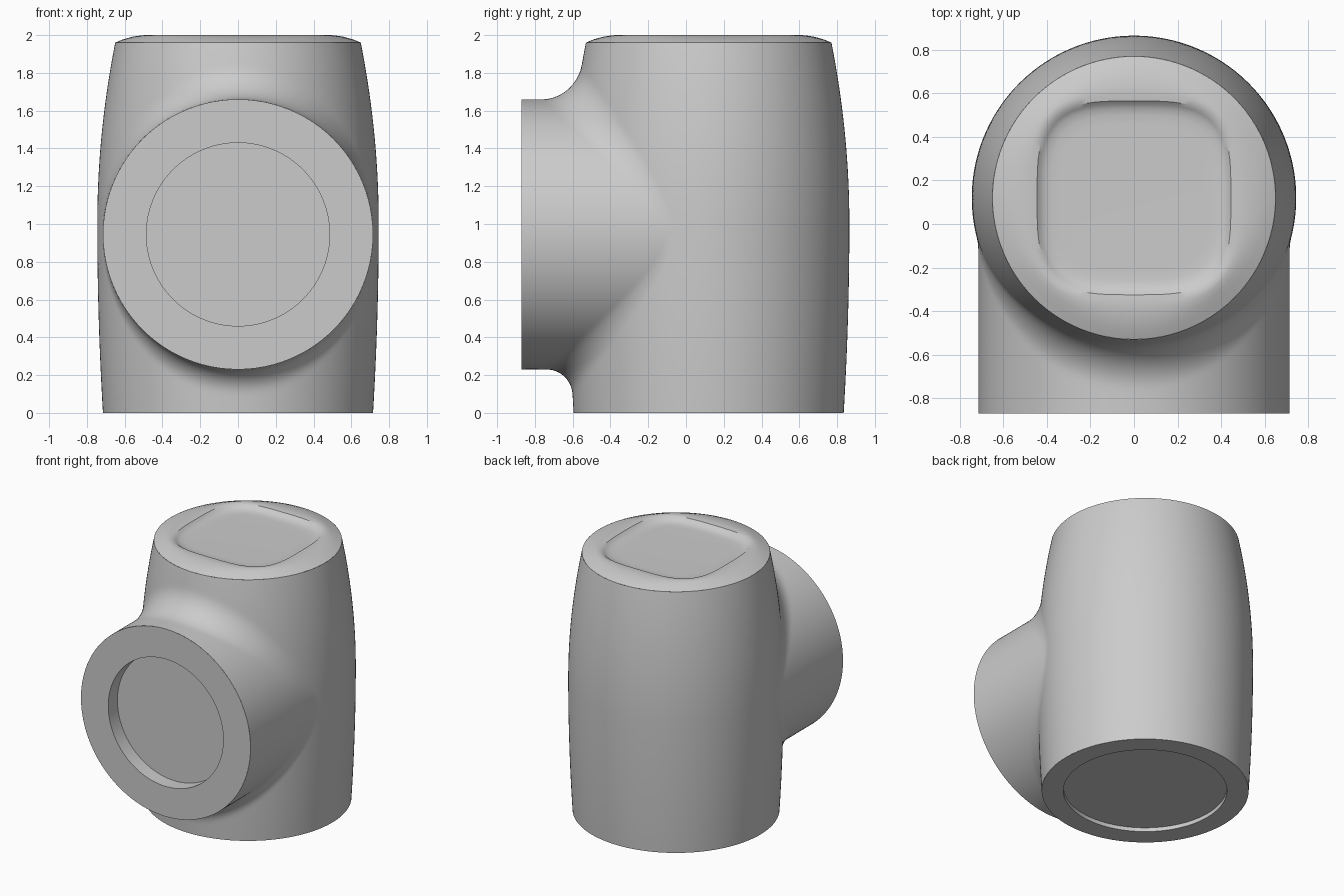
import bpy, bmesh, math
from mathutils import Vector

if "Cube" in bpy.data.objects:
    bpy.data.objects.remove(bpy.data.objects["Cube"], do_unlink=True)

AXIS_Y = 0.12       # vertical axis of the barrel
PORT_Z = 0.945      # height of the front port axis
PORT_R = 0.715
FRONT_Y = -0.87
SHOULDER_Z = 1.96

grey = bpy.data.materials.new("plain_grey")
grey.use_nodes = True
COLOUR = (0.6, 0.6, 0.6, 1)
grey.diffuse_color = COLOUR
grey.node_tree.nodes["Principled BSDF"].inputs["Base Color"].default_value = COLOUR


def finish(bm, name, angle=35):
    bmesh.ops.recalc_face_normals(bm, faces=bm.faces)
    mesh = bpy.data.meshes.new(name)
    bm.to_mesh(mesh)
    bm.free()
    mesh.materials.append(grey)
    obj = bpy.data.objects.new(name, mesh)
    bpy.context.collection.objects.link(obj)
    bpy.ops.object.select_all(action='DESELECT')
    obj.select_set(True)
    bpy.context.view_layer.objects.active = obj
    bpy.ops.object.shade_smooth_by_angle(angle=math.radians(angle))
    return obj


def barrel_radius(z):
    drop = 0.103 if z > 1 else 0.03
    return 0.745 - drop * (z - 1) ** 2


def distance(p):
    """Barrel and port joined by a fillet that fades where they are tangent."""
    rho = math.hypot(p.x, p.y - AXIS_Y)
    d = barrel = rho - barrel_radius(p.z)
    if p.y < AXIS_Y:
        q = math.hypot(p.x, p.z - PORT_Z)
        port = q - PORT_R
        fillet = 0.18 if p.z > PORT_Z else 0.13
        k = fillet * (1 - p.x * p.x / max(rho * q, 1e-6))
        d = max(k, min(barrel, port)) - math.hypot(max(k - barrel, 0), max(k - port, 0))
    return max(d, p.z - 2.1, -0.1 - p.z, FRONT_Y - 0.1 - p.y)


# Blended body: a sphere pushed out to the surface, then trimmed flat
bm = bmesh.new()
bmesh.ops.create_icosphere(bm, subdivisions=7, radius=1)
centre = Vector((0, 0, PORT_Z))
for v in bm.verts:
    ray = v.co.normalized()
    near, far = 0.0, 3.0
    for _ in range(20):
        mid = (near + far) / 2
        if distance(centre + ray * mid) < 0:
            near = mid
        else:
            far = mid
    v.co = centre + ray * near
for point, normal in (((0, 0, 0), (0, 0, -1)),
                      ((0, 0, SHOULDER_Z), (0, 0, 1)),
                      ((0, FRONT_Y, 0), (0, -1, 0))):
    geom = bm.verts[:] + bm.edges[:] + bm.faces[:]
    bmesh.ops.bisect_plane(bm, geom=geom, dist=1e-5, plane_co=point,
                           plane_no=normal, clear_outer=True)
finish(bm, "body")


def ring_part(name, rings, place, segments=96, angle=35):
    """Skin rings of (radius, height, squareness exponent), closing the last."""
    bm = bmesh.new()
    loops = []
    for radius, height, power in rings:
        loop = []
        for i in range(segments):
            a = math.tau * i / segments
            c, s = math.cos(a), math.sin(a)
            r = radius / (abs(c) ** power + abs(s) ** power) ** (1 / power)
            loop.append(bm.verts.new(place(r * c, r * s, height)))
        loops.append(loop)
    for a, b in zip(loops, loops[1:]):
        for i in range(segments):
            j = (i + 1) % segments
            bm.faces.new((a[i], a[j], b[j], b[i]))
    bm.faces.new(loops[-1])
    return finish(bm, name, angle)


def upright(u, v, h):
    return (u, AXIS_Y + v, h)


def forward(u, v, h):
    return (u, FRONT_Y + h, PORT_Z + v)


# Domed top with a shallow rounded-square dish
ring_part("top_cap", [(0.65, 1.96, 2), (0.61, 1.977, 2), (0.56, 1.991, 2.2),
                      (0.51, 1.999, 2.6), (0.475, 2.0, 3.2), (0.445, 1.997, 3.5),
                      (0.43, 1.983, 3.5), (0.41, 1.972, 3.5), (0.38, 1.966, 3.5),
                      (0.34, 1.965, 3.5)], upright)

# Flat front port face with a round recess
ring_part("port_face", [(PORT_R, 0, 2), (0.485, 0, 2), (0.485, 0.11, 2)], forward)

# Flat underside with a thin recess
ring_part("base_face", [(0.715, 0, 2), (0.565, 0, 2), (0.565, 0.03, 2)], upright)
